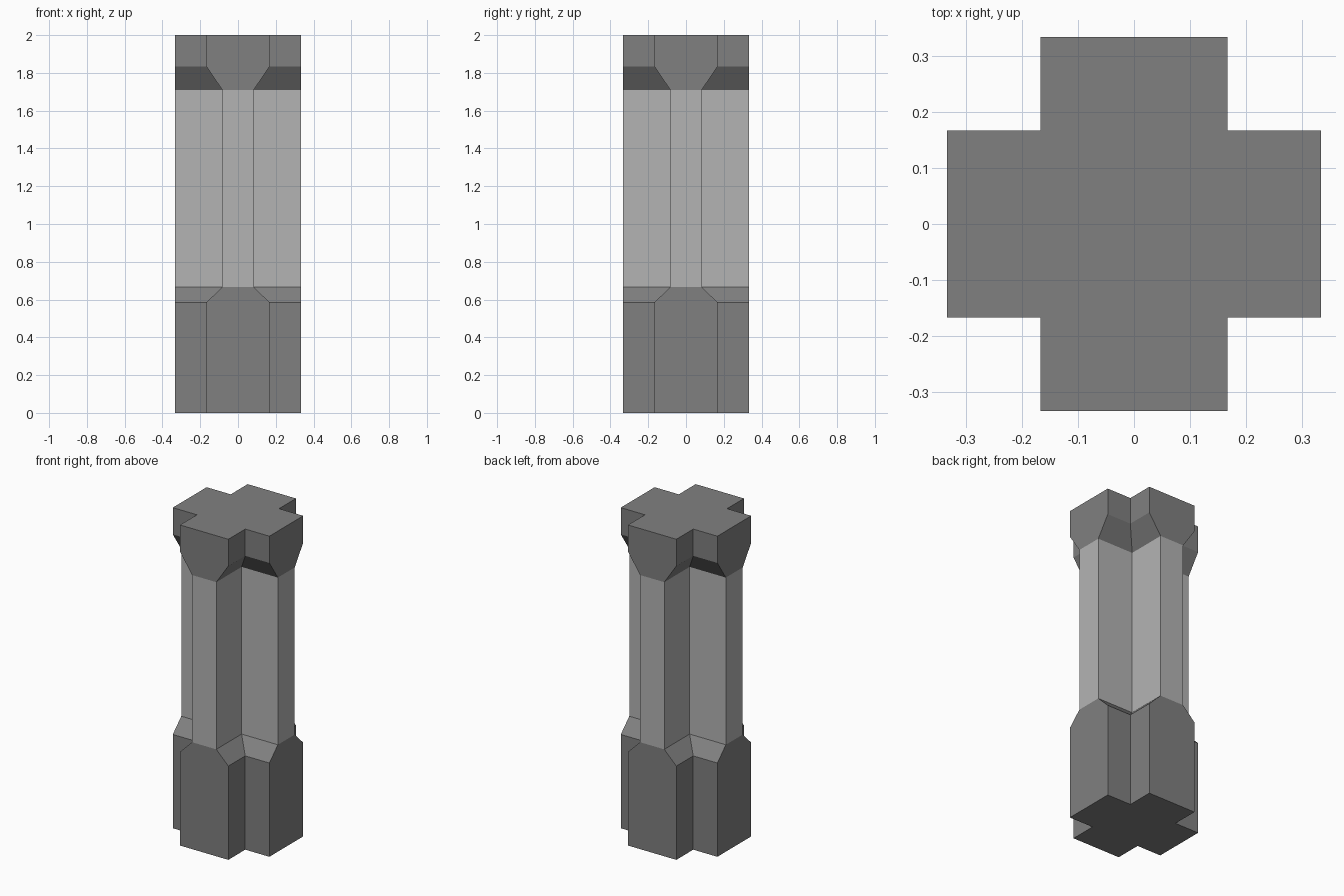
import bpy
import bmesh

if "Cube" in bpy.data.objects:
    bpy.data.objects.remove(bpy.data.objects["Cube"], do_unlink=True)

REACH = 1 / 3   # distance from the centre to the end of each arm
WIDE = 1 / 6    # half width of an arm at the base and capital
SLIM = 1 / 12   # half width of an arm along the shaft


def material(name, grey):
    mat = bpy.data.materials.new(name)
    mat.use_nodes = True
    colour = (grey, grey, grey, 1)
    mat.diffuse_color = colour
    mat.node_tree.nodes["Principled BSDF"].inputs["Base Color"].default_value = colour
    return mat


def cross_section(half):
    """Counter-clockwise plus shape: one arm turned four times."""
    points = []
    x, y = 1, 0
    for _ in range(4):
        for along, across in ((REACH, -half), (REACH, half), (half, half)):
            points.append((along * x - across * y, along * y + across * x))
        x, y = -y, x
    return points


def loft(name, levels, mat, cap_bottom=False, cap_top=False):
    """Join plus-shaped rings, given as (height, half width) from bottom to top."""
    bm = bmesh.new()
    rings = [[bm.verts.new((x, y, z)) for x, y in cross_section(half)]
             for z, half in levels]
    for low, high in zip(rings, rings[1:]):
        for i in range(len(low)):
            j = (i + 1) % len(low)
            bm.faces.new((low[i], low[j], high[j], high[i]))
    if cap_bottom:
        bm.faces.new(rings[0][::-1])
    if cap_top:
        bm.faces.new(rings[-1])
    mesh = bpy.data.meshes.new(name)
    bm.to_mesh(mesh)
    bm.free()
    mesh.materials.append(mat)
    obj = bpy.data.objects.new(name, mesh)
    bpy.context.collection.objects.link(obj)
    return obj


dark = material("dark grey stone", 0.216)
light = material("light grey stone", 0.455)

BASE_TOP, CAPITAL_BOTTOM = 0.667, 1.71

# Base with sloped shoulders, slim shaft, flared capital
loft("pillar_base", [(0, WIDE), (0.585, WIDE), (BASE_TOP, SLIM)], dark, cap_bottom=True)
loft("pillar_shaft", [(BASE_TOP, SLIM), (CAPITAL_BOTTOM, SLIM)], light)
loft("pillar_capital", [(CAPITAL_BOTTOM, SLIM), (1.833, WIDE), (2, WIDE)], dark, cap_top=True)
